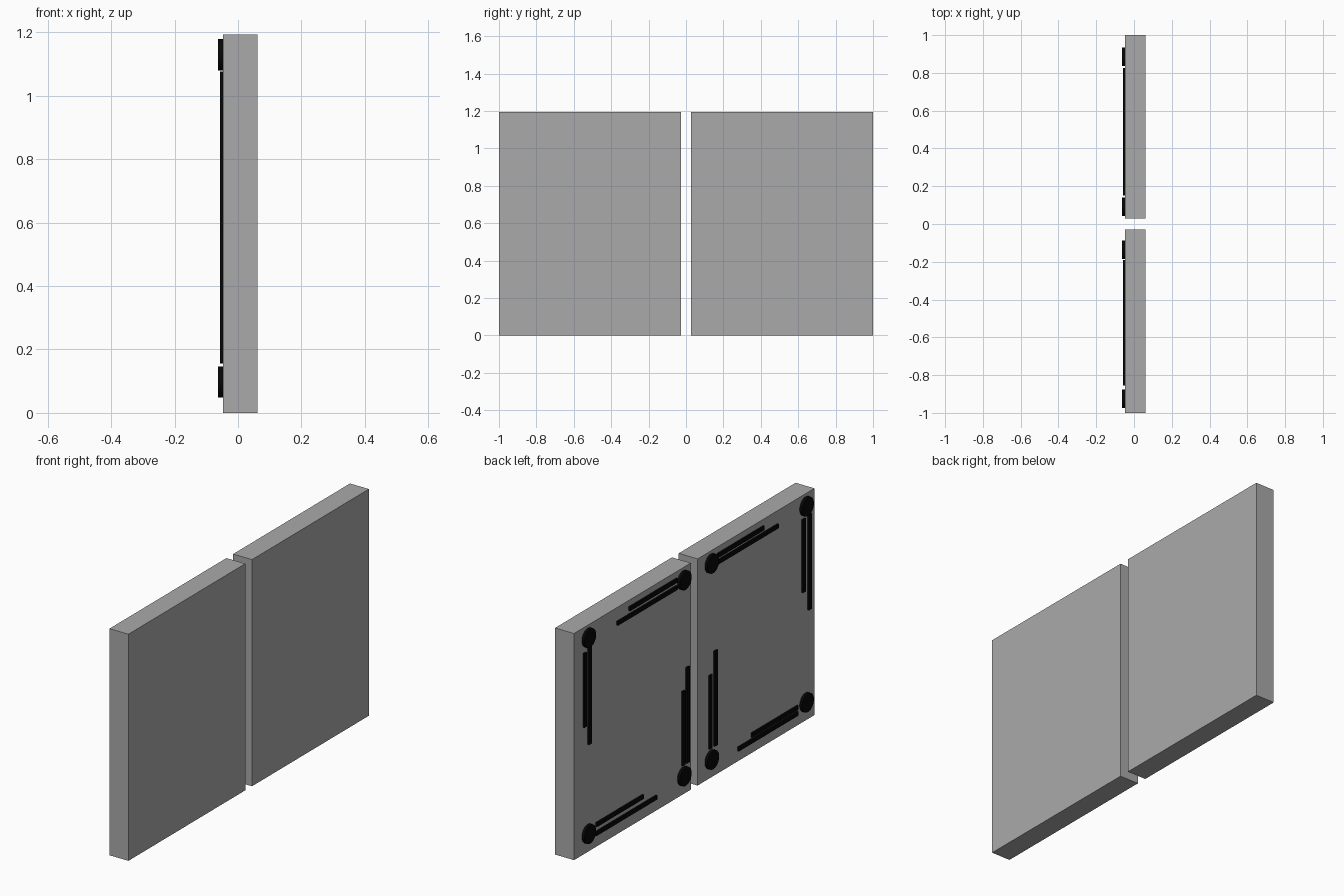
import bpy
from math import pi

if "Cube" in bpy.data.objects:
    bpy.data.objects.remove(bpy.data.objects["Cube"])

FACE = -0.048      # x of the panels' rear face


def material(name, v):
    m = bpy.data.materials.new(name)
    m.diffuse_color = (v, v, v, 1)
    m.use_nodes = True
    m.node_tree.nodes["Principled BSDF"].inputs["Base Color"].default_value = m.diffuse_color
    return m


black = material("black", 0.002)
grey = material("mid_grey", 0.4)


def box(name, x0, x1, y0, y1, z0, z1, mat):
    bpy.ops.mesh.primitive_cube_add(size=1, location=((x0 + x1) / 2, (y0 + y1) / 2, (z0 + z1) / 2))
    o = bpy.context.object
    o.name = name
    o.scale = (x1 - x0, y1 - y0, z1 - z0)
    bpy.ops.object.transform_apply(location=False, rotation=False, scale=True)
    o.data.materials.append(mat)


def disc(name, y, z, r=0.049):
    x0 = -0.063
    bpy.ops.mesh.primitive_cylinder_add(vertices=32, radius=r, depth=FACE - x0,
                                        location=((x0 + FACE) / 2, y, z), rotation=(0, pi / 2, 0))
    o = bpy.context.object
    o.name = name
    o.data.materials.append(black)
    bpy.ops.object.shade_smooth_by_angle()


def bar(name, y0, y1, z0, z1, h=0.011):
    # zero-width direction is thickened to the strip width
    if y0 == y1:
        y0, y1 = y0 - h, y1 + h
    else:
        z0, z1 = z0 - h, z1 + h
    box(name, -0.057, FACE, y0, y1, z0, z1, black)


# Two slabs
box("left_panel", FACE, 0.062, -1, -0.028, 0, 1.193, grey)
box("right_panel", FACE, 0.062, 0.028, 1, 0, 1.193, grey)

# Round corner pads
for y in (0.886, 0.092, -0.137, -0.925):
    for z in (0.097, 1.129):
        disc("corner_pad", y, z)

# Upright strips: y, bottom, top
for y, z0, z1 in ((0.916, 0.67, 1.06), (0.875, 0.565, 1.077),
                  (0.06, 0.156, 0.66), (0.097, 0.156, 0.547),
                  (-0.905, 0.685, 1.07), (-0.955, 0.575, 1.077),
                  (-0.13, 0.157, 0.545), (-0.172, 0.157, 0.658)):
    bar("upright_strip", y, y, z0, z1)

# Level strips: z, start y, end y
for z, y0, y1 in ((1.15, 0.15, 0.545), (1.112, 0.15, 0.645),
                  (0.119, 0.43, 0.82), (0.073, 0.32, 0.826),
                  (1.15, -0.572, -0.19), (1.115, -0.69, -0.19),
                  (0.097, -0.855, -0.47), (0.066, -0.855, -0.36)):
    bar("level_strip", y0, y1, z, z)
